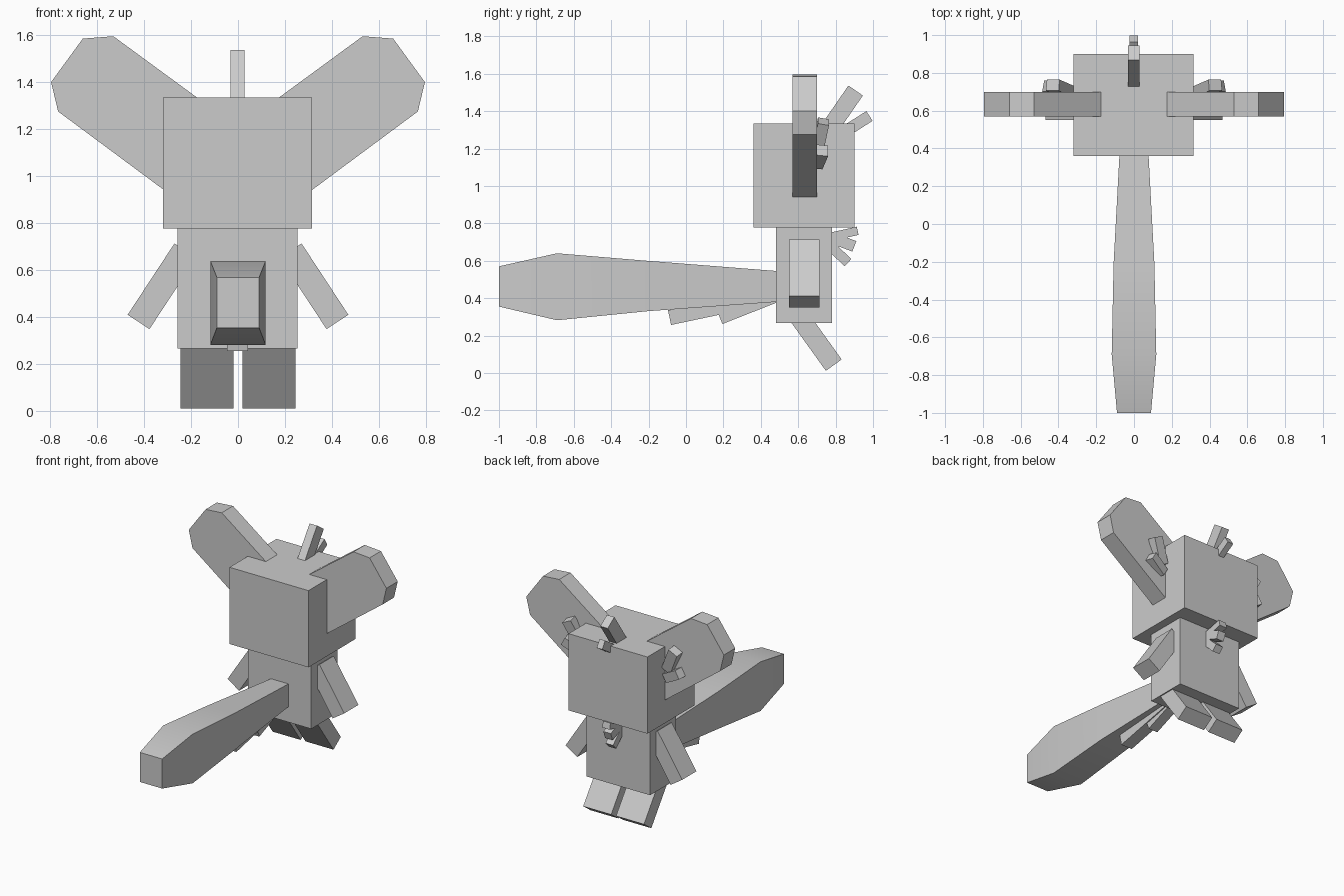
import bpy, bmesh, math
from mathutils import Vector, Matrix

default = bpy.data.objects.get("Cube")
if default:
    bpy.data.objects.remove(default, do_unlink=True)

grey = bpy.data.materials.new("plain_grey")
grey.use_nodes = True
grey.diffuse_color = (0.6, 0.6, 0.6, 1)
grey.node_tree.nodes["Principled BSDF"].inputs["Base Color"].default_value = (0.6, 0.6, 0.6, 1)


def add_object(name, bm):
    bmesh.ops.recalc_face_normals(bm, faces=bm.faces)
    mesh = bpy.data.meshes.new(name)
    bm.to_mesh(mesh)
    bm.free()
    mesh.materials.append(grey)
    obj = bpy.data.objects.new(name, mesh)
    bpy.context.collection.objects.link(obj)
    return obj


def box(name, low, high):
    low, high = Vector(low), Vector(high)
    bm = bmesh.new()
    bmesh.ops.create_cube(bm, size=1)
    bmesh.ops.scale(bm, vec=high - low, verts=bm.verts)
    bmesh.ops.translate(bm, vec=(low + high) / 2, verts=bm.verts)
    return add_object(name, bm)


def bar(name, start, end, width, thick, side=(1, 0, 0)):
    """Box running from start to end; width lies along side."""
    start, end = Vector(start), Vector(end)
    along = (end - start).normalized()
    side = Vector(side)
    side = (side - along * side.dot(along)).normalized()
    up = along.cross(side)
    bm = bmesh.new()
    bmesh.ops.create_cube(bm, size=1)
    bmesh.ops.scale(bm, vec=(width, thick, (end - start).length), verts=bm.verts)
    turn = Matrix((side, up, along)).transposed().to_4x4()
    bmesh.ops.transform(bm, matrix=Matrix.Translation((start + end) / 2) @ turn, verts=bm.verts)
    return add_object(name, bm)


def loft(name, rings):
    """Skin matching vertex rings and cap both ends."""
    bm = bmesh.new()
    loops = [[bm.verts.new(p) for p in ring] for ring in rings]
    for a, b in zip(loops, loops[1:]):
        for i in range(len(a)):
            j = (i + 1) % len(a)
            bm.faces.new((a[i], a[j], b[j], b[i]))
    bm.faces.new(loops[0])
    bm.faces.new(loops[-1])
    return add_object(name, bm)


# Head and body blocks
box("head", (-0.32, 0.36, 0.777), (0.315, 0.90, 1.335))
box("body", (-0.257, 0.48, 0.267), (0.253, 0.78, 0.777))

# Paired parts
ear_outline = [(0.53, 1.595), (0.66, 1.585), (0.795, 1.40), (0.765, 1.275),
               (0.25, 0.893), (0.10, 1.28)]
for label, s in (("left", 1), ("right", -1)):
    loft(label + "_ear", [[(s * x, y, z) for x, z in ear_outline] for y in (0.57, 0.70)])
    bar(label + "_ear_upper_tuft", (s * 0.35, 0.70, 1.18), (s * 0.43, 0.735, 1.345),
        0.06, 0.075, (0, 1, 0))
    bar(label + "_ear_lower_tuft", (s * 0.34, 0.70, 1.12), (s * 0.465, 0.73, 1.19),
        0.06, 0.065, (0, 1, 0))
    bar(label + "_arm", (s * 0.224, 0.632, 0.683), (s * 0.423, 0.632, 0.38),
        0.163, 0.111, (0, 1, 0))
    bar(label + "_leg", (s * 0.132, 0.546, 0.382), (s * 0.132, 0.79, 0.042), 0.225, 0.104)

# Tail: rectangular sections (y, half width, bottom, top)
sections = [(-1.0, 0.09, 0.355, 0.57), (-0.69, 0.118, 0.282, 0.64),
            (-0.21, 0.108, 0.33, 0.60), (0.55, 0.067, 0.385, 0.54)]
tail = loft("tail", [[(-w, y, lo), (w, y, lo), (w, y, hi), (-w, y, hi)]
                     for y, w, lo, hi in sections])
bpy.ops.object.select_all(action="DESELECT")
tail.select_set(True)
bpy.context.view_layer.objects.active = tail
bpy.ops.object.shade_smooth_by_angle(angle=math.radians(30))

# Tufts along the centre line: name, start (y, z), end (y, z), width, thickness
for name, a, b, width, thick in (
    ("crest_large_tuft", (0.707, 1.22), (0.907, 1.51), 0.06, 0.094),
    ("crest_small_tuft", (0.77, 1.24), (0.981, 1.374), 0.045, 0.062),
    ("back_upper_tuft", (0.76, 0.725), (0.918, 0.76), 0.06, 0.045),
    ("back_middle_tuft", (0.76, 0.73), (0.90, 0.677), 0.06, 0.06),
    ("back_lower_tuft", (0.74, 0.71), (0.866, 0.59), 0.06, 0.053),
    ("tail_long_tuft", (0.50, 0.42), (-0.088, 0.296), 0.09, 0.08),
    ("tail_short_tuft", (0.515, 0.416), (0.185, 0.286), 0.075, 0.052),
):
    bar(name, (-0.002, *a), (-0.002, *b), width, thick)
